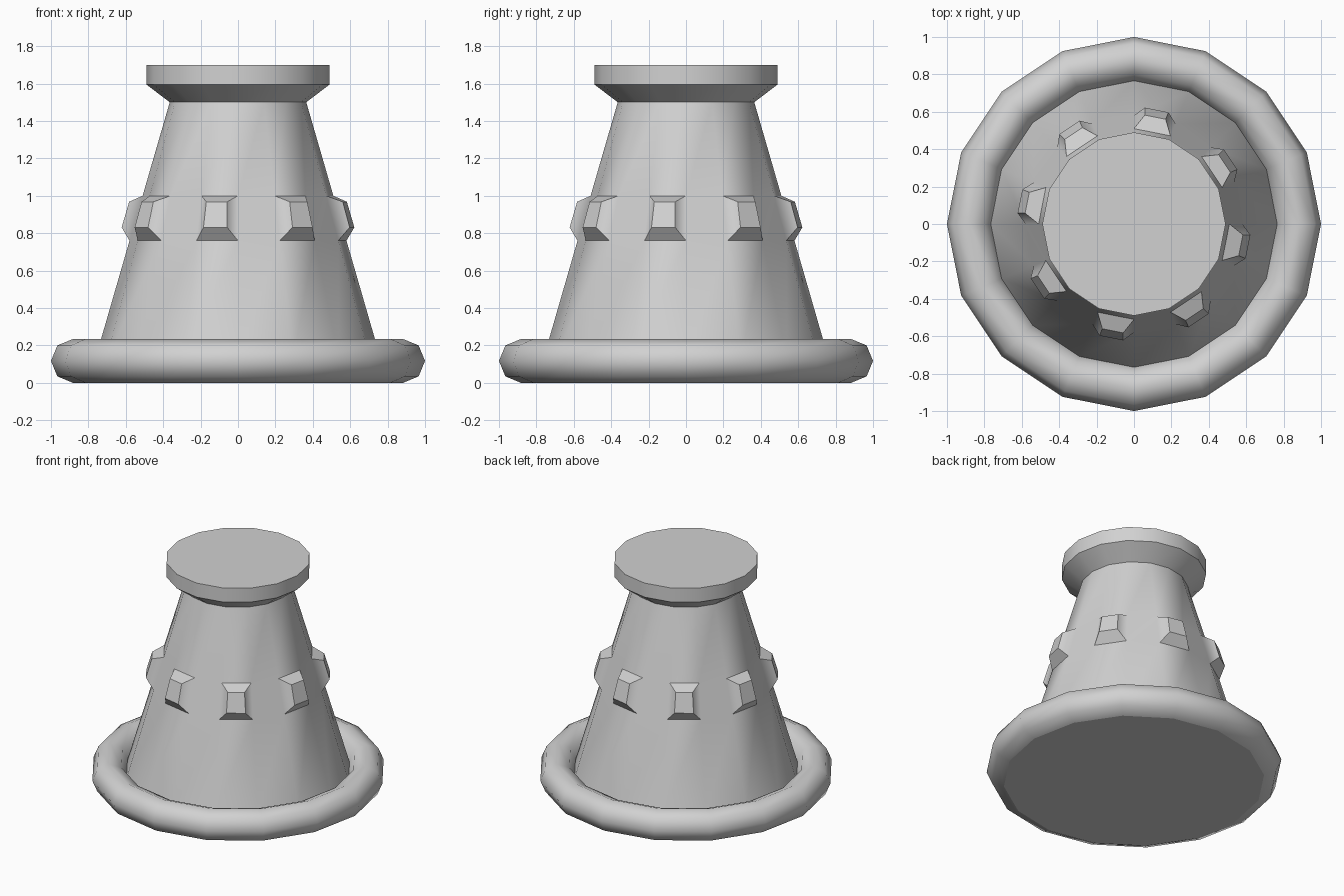
import bpy, bmesh, math
from mathutils import Vector

SIDES = 16
SHARP = math.radians(50)

cube = bpy.data.objects.get("Cube")
if cube:
    bpy.data.objects.remove(cube, do_unlink=True)

# Single stone colour
stone = bpy.data.materials.new("grey_stone")
stone.use_nodes = True
colour = (0.64, 0.64, 0.64, 1)
stone.diffuse_color = colour
stone.node_tree.nodes["Principled BSDF"].inputs["Base Color"].default_value = colour


def lathe(bm, profile):
    """Revolve (radius, height) pairs, listed bottom to top on the outside."""
    rings = []
    for r, z in profile:
        ring = []
        for i in range(SIDES):
            a = math.tau * i / SIDES
            ring.append(bm.verts.new((r * math.cos(a), r * math.sin(a), z)))
        rings.append(ring)
    bands = []
    for low, high in zip(rings, rings[1:]):
        bands.append([bm.faces.new((low[i], low[(i + 1) % SIDES],
                                    high[(i + 1) % SIDES], high[i]))
                      for i in range(SIDES)])
    return rings, bands


def finish(name, bm):
    """Smooth shading with sharp creases and flat caps."""
    bm.normal_update()
    for f in bm.faces:
        f.smooth = len(f.verts) == 4
    for e in bm.edges:
        capped = any(len(f.verts) > 4 for f in e.link_faces)
        e.smooth = not capped and e.calc_face_angle(0) < SHARP
    mesh = bpy.data.meshes.new(name)
    bm.to_mesh(mesh)
    bm.free()
    mesh.materials.append(stone)
    bpy.context.collection.objects.link(bpy.data.objects.new(name, mesh))


# Rounded base ring with a flat underside
bm = bmesh.new()
ring_profile = []
for k in range(7):
    a = math.radians(-90 + 45 * k)
    ring_profile.append((0.883 + 0.117 * math.cos(a), 0.117 + 0.117 * math.sin(a)))
rings, _ = lathe(bm, ring_profile)
bm.faces.new(rings[0][::-1])
finish("base_ring", bm)

# Tapered tower wall; every second panel of the middle band becomes a stud
bm = bmesh.new()
_, bands = lathe(bm, [(0.766, 0.117), (0.58, 0.76), (0.51, 1.0), (0.365, 1.5)])
bm.normal_update()
studs = bands[1][1::2]
for face in studs:
    normal = face.normal.copy()
    centre = face.calc_center_median()
    bmesh.ops.inset_individual(bm, faces=[face], thickness=0.01)
    base = [max((e.other_vert(v) for e in v.link_edges if e not in face.edges),
                key=lambda w: (w.co - centre).length) for v in face.verts]
    for v, corner in zip(face.verts, base):
        v.co = centre + (corner.co - centre) * 0.57 + normal * 0.07
finish("tower_wall_with_studs", bm)

# Flared flat-topped rim
bm = bmesh.new()
rings, _ = lathe(bm, [(0.365, 1.5), (0.49, 1.595), (0.49, 1.7)])
bm.faces.new(rings[-1])
finish("top_rim", bm)
